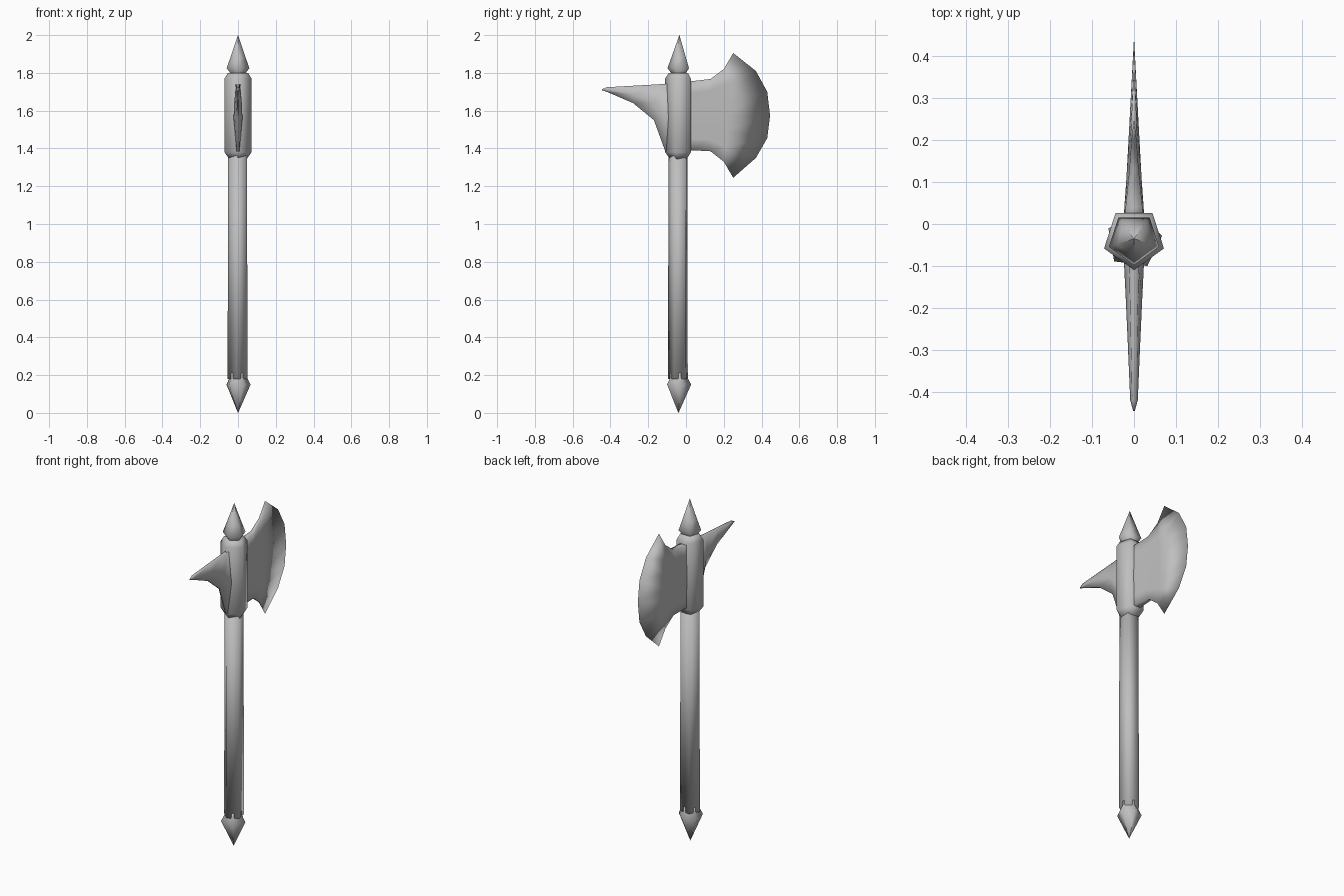
import bpy, bmesh, math

if "Cube" in bpy.data.objects:
    bpy.data.objects.remove(bpy.data.objects["Cube"])

steel = bpy.data.materials.new("grey_steel")
steel.diffuse_color = (0.52, 0.52, 0.52, 1)
steel.use_nodes = True
steel.node_tree.nodes["Principled BSDF"].inputs["Base Color"].default_value = steel.diffuse_color


def finish(bm, name):
    bmesh.ops.remove_doubles(bm, verts=bm.verts, dist=1e-5)
    bmesh.ops.recalc_face_normals(bm, faces=bm.faces)
    for f in bm.faces:
        f.smooth = True
    me = bpy.data.meshes.new(name)
    bm.to_mesh(me)
    bm.free()
    me.materials.append(steel)
    ob = bpy.data.objects.new(name, me)
    bpy.context.collection.objects.link(ob)
    return ob


def loft(name, rings):
    """Skin a list of equal-length point rings and cap both ends."""
    bm = bmesh.new()
    rows = [[bm.verts.new(p) for p in ring] for ring in rings]
    n = len(rows[0])
    for a, b in zip(rows, rows[1:]):
        for i in range(n):
            j = (i + 1) % n
            bm.faces.new((a[i], a[j], b[j], b[i]))
    bm.faces.new(rows[0])
    bm.faces.new(rows[-1])
    return finish(bm, name)


def turned(name, profile, cy, phase):
    """Five-sided turned part from (z, radius) pairs."""
    angles = [math.radians(phase + 72 * i) for i in range(5)]
    return loft(name, [[(r * math.cos(a), cy + r * math.sin(a), z) for a in angles]
                       for z, r in profile])


# Shaft and its end fittings
turned("handle", [(0.18, 0.056), (1.38, 0.053)], -0.04, 46)
turned("pommel", [(0.0, 0.0005), (0.15, 0.068), (0.185, 0.05), (0.21, 0.05)], -0.04, 10)
turned("collar", [(1.345, 0.05), (1.38, 0.075), (1.77, 0.075), (1.80, 0.056)], -0.035, -90)
turned("finial", [(1.78, 0.044), (1.80, 0.044), (1.825, 0.063), (1.88, 0.043), (2.0, 0.0005)],
       -0.035, -90)

# Front spike: y, top z, bottom z, half width
spike = []
for y, top, bot, w in [(-0.06, 1.745, 1.37, 0.025), (-0.11, 1.742, 1.385, 0.023),
                       (-0.17, 1.738, 1.55, 0.020), (-0.28, 1.732, 1.64, 0.015),
                       (-0.42, 1.724, 1.70, 0.009), (-0.445, 1.713, 1.708, 0.002)]:
    mid = top + (bot - top) * 0.5
    spike.append([(-w * 0.5, y, top), (w * 0.5, y, top), (w, y, mid),
                  (w * 0.3, y, bot), (-w * 0.3, y, bot), (-w, y, mid)])
loft("spike", spike)

# Axe blade: columns of (y, z) from the root to the cutting edge
ROWS = 7


def column(y_rim, y_mid, z0, z1):
    pts = []
    for i in range(ROWS):
        t = i / (ROWS - 1)
        bulge = 1 - (2 * t - 1) ** 2
        pts.append((y_rim + (y_mid - y_rim) * bulge, z0 + (z1 - z0) * t))
    return pts


columns = [column(-0.01, -0.01, 1.39, 1.755), column(0.04, 0.04, 1.39, 1.757),
           column(0.13, 0.11, 1.385, 1.768), column(0.20, 0.22, 1.33, 1.82),
           [(0.25, 1.245), (0.37, 1.35), (0.43, 1.455), (0.445, 1.575),
            (0.43, 1.70), (0.37, 1.81), (0.25, 1.905)]]
# Half thickness of each column at its rims and at its middle
thick = [(0.024, 0.026), (0.020, 0.023), (0.011, 0.018), (0.006, 0.012), (0.0, 0.0)]

bm = bmesh.new()
sides = []
for s in (-1, 1):
    grid = []
    for pts, (rim, mid) in zip(columns, thick):
        grid.append([bm.verts.new((s * (rim + (mid - rim) * (1 - abs(2 * i / (ROWS - 1) - 1))), y, z))
                     for i, (y, z) in enumerate(pts)])
    for a, b in zip(grid, grid[1:]):
        for i in range(ROWS - 1):
            bm.faces.new((a[i], a[i + 1], b[i + 1], b[i]))
    sides.append(grid)
# Close the upper and lower rims and the root
left, right = sides
for i in (0, ROWS - 1):
    for c in range(len(columns) - 1):
        bm.faces.new((left[c][i], left[c + 1][i], right[c + 1][i], right[c][i]))
for i in range(ROWS - 1):
    bm.faces.new((left[0][i], left[0][i + 1], right[0][i + 1], right[0][i]))
finish(bm, "blade")
